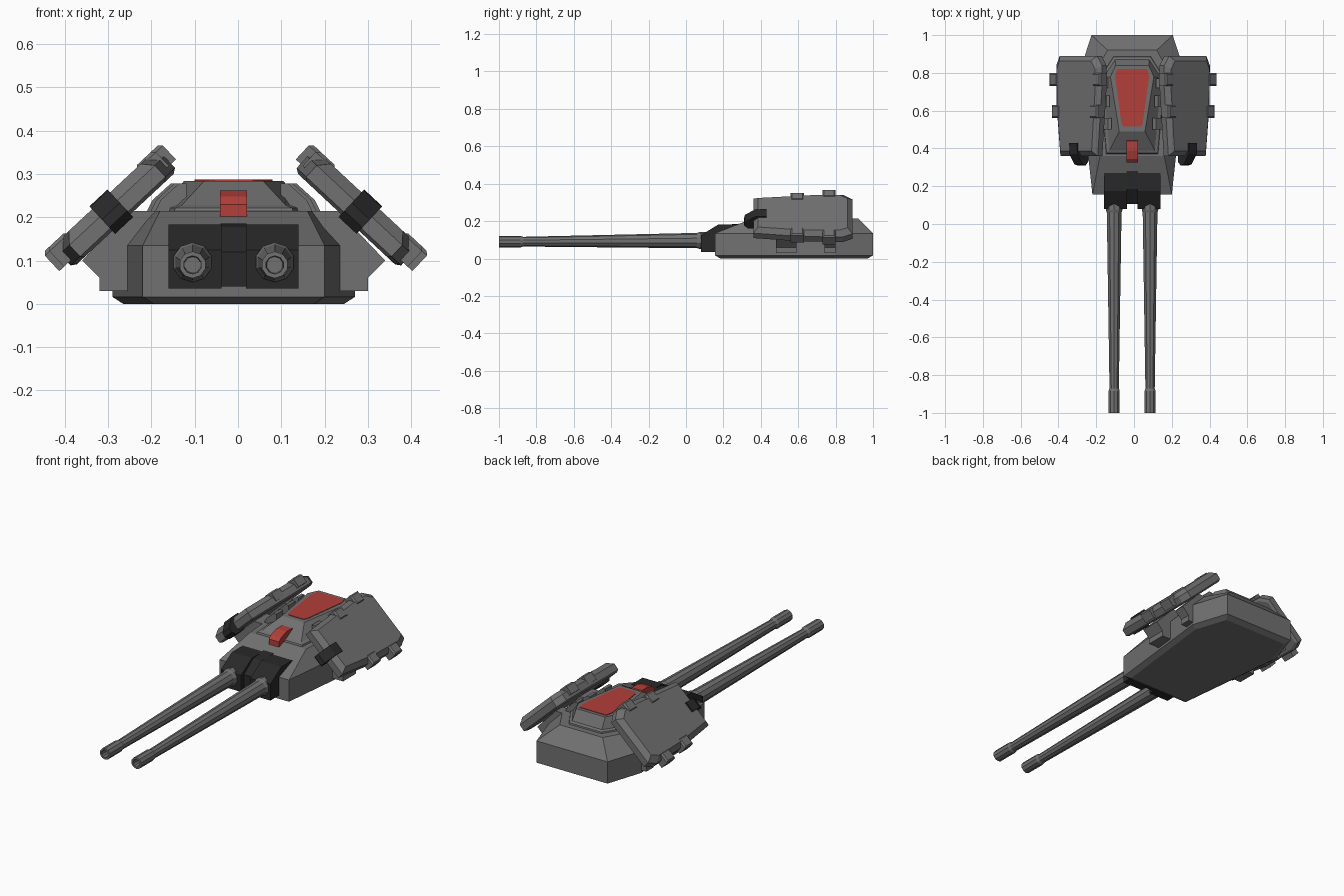
import bpy, bmesh, math

if "Cube" in bpy.data.objects:
    bpy.data.objects.remove(bpy.data.objects["Cube"])

CX = -0.01  # hull centre line


def material(name, rgb):
    m = bpy.data.materials.new(name)
    m.diffuse_color = (*rgb, 1)
    m.use_nodes = True
    m.node_tree.nodes["Principled BSDF"].inputs["Base Color"].default_value = m.diffuse_color
    return m


GREY = material("hull grey", (0.165, 0.165, 0.165))
DARK = material("dark metal", (0.022, 0.022, 0.022))
RED = material("red panel", (0.45, 0.05, 0.042))


def loft(name, loops, mat):
    """Closed solid skinned through loops of equal point count."""
    bm = bmesh.new()
    rings = [[bm.verts.new(p) for p in loop] for loop in loops]
    n = len(rings[0])
    for a, b in zip(rings, rings[1:]):
        for i in range(n):
            j = (i + 1) % n
            bm.faces.new((a[i], a[j], b[j], b[i]))
    bm.faces.new(rings[0])
    bm.faces.new(rings[-1])
    bmesh.ops.recalc_face_normals(bm, faces=bm.faces)
    me = bpy.data.meshes.new(name)
    bm.to_mesh(me)
    bm.free()
    me.materials.append(mat)
    ob = bpy.data.objects.new(name, me)
    bpy.context.collection.objects.link(ob)
    return ob


def plan(half, z):
    """Symmetric plan outline from (half width, y) points at height z."""
    return ([(CX + w, y, z) for w, y in half] +
            [(CX - w, y, z) for w, y in reversed(half)])


def side_prism(name, profile, x0, x1, mat):
    """(y, z) profile extruded across x."""
    return loft(name, [[(x, y, z) for y, z in profile] for x in (x0, x1)], mat)


# Hull: chamfered bottom, vertical belt, sloping upper sides
loft("hull", [
    plan([(0.185, 0.185), (0.255, 0.79), (0.195, 0.97)], 0.0),
    plan([(0.21, 0.155), (0.28, 0.80), (0.215, 1.0)], 0.016),
    plan([(0.21, 0.155), (0.28, 0.80), (0.215, 1.0)], 0.135),
    plan([(0.17, 0.36), (0.205, 0.79), (0.13, 0.92)], 0.215)], GREY)

# Raised stepped deck
loft("deck", [
    plan([(0.14, 0.365), (0.175, 0.77), (0.10, 0.89)], 0.205),
    plan([(0.135, 0.375), (0.17, 0.77), (0.097, 0.885)], 0.222),
    plan([(0.12, 0.39), (0.155, 0.77), (0.09, 0.87)], 0.228),
    plan([(0.068, 0.49), (0.115, 0.78), (0.088, 0.838)], 0.284)], GREY)
loft("roof_panel", [
    plan([(0.045, 0.515), (0.056, 0.53), (0.09, 0.78), (0.08, 0.82)], z)
    for z in (0.28, 0.287)], RED)

# Vent ribs on the deck sides
for s in (-1, 1):
    for y0, y1 in ((0.50, 0.56), (0.62, 0.68), (0.72, 0.77)):
        k = 0.13 + 0.085 * (y0 - 0.4)
        prof = [(k - 0.03, 0.21), (k + 0.045, 0.21), (k + 0.03, 0.24),
                (k - 0.012, 0.278), (k - 0.03, 0.278)]
        loft("deck_rib", [[(CX + s * x, y, z) for x, z in prof]
                          for y in (y0, y1)], GREY)

# Red sight block on the nose
side_prism("sight", [(0.325, 0.195), (0.325, 0.23), (0.345, 0.248), (0.39, 0.262),
                     (0.44, 0.262), (0.45, 0.20)], CX - 0.031, CX + 0.031, RED)

# Gun mantlet: two cheeks and a recessed centre
cheek = [(0.08, 0.035), (0.08, 0.125), (0.175, 0.183), (0.27, 0.183), (0.27, 0.035)]
for s in (-1, 1):
    side_prism("mantlet_cheek", cheek, CX + s * 0.028, CX + s * 0.15, DARK)
side_prism("mantlet_centre", [(0.105, 0.04), (0.105, 0.12), (0.185, 0.178),
                              (0.28, 0.186), (0.28, 0.04)], CX - 0.03, CX + 0.03, DARK)

# Twin barrels with muzzle sleeve and hollow bore
SECTIONS = [(0.12, 0.046, 0.096), (0.075, 0.046, 0.096), (0.06, 0.041, 0.096),
            (-0.87, 0.026, 0.09), (-0.885, 0.031, 0.09), (-1.0, 0.031, 0.09),
            (-1.0, 0.021, 0.09), (-0.95, 0.019, 0.09)]
for s in (-1, 1):
    loops = [[(CX + s * 0.095 + r * math.cos((i + 0.5) * math.tau / 10), y,
               z + r * math.sin((i + 0.5) * math.tau / 10)) for i in range(10)]
             for y, r, z in SECTIONS]
    loft("barrel", loops, GREY)

# Tilted side shields, in a frame of u (outward and down) and n (plate normal)
C, S = math.cos(math.radians(43)), math.sin(math.radians(43))


def fin(s, u, y, n):
    return (-0.005 + s * (0.005 + u * C + n * S), y, -u * S + n * C)


OUTLINE = [(-0.085, 0.36), (0.185, 0.36), (0.212, 0.62), (0.215, 0.84),
           (0.19, 0.89), (-0.08, 0.89), (-0.115, 0.84), (-0.115, 0.72)]


def fin_loop(s, n, inset):
    ku, ky = 1 - inset / 0.165, 1 - inset / 0.265
    return [fin(s, 0.05 + (u - 0.05) * ku, 0.625 + (y - 0.625) * ky, n)
            for u, y in OUTLINE]


def fin_box(name, s, u, y, n, mat, taper=0.0):
    """Box in the shield frame, its outer face shrunk by taper."""
    t = taper
    loft(name, [[fin(s, a, b, h) for a, b in
                 ((u[0] + k, y[0] + k), (u[1] - k, y[0] + k),
                  (u[1] - k, y[1] - k), (u[0] + k, y[1] - k))]
                for h, k in ((n[0], 0), (n[1] - t, 0), (n[1], t))], mat)


for s in (-1, 1):
    loft("side_shield", [fin_loop(s, 0.314, 0.012), fin_loop(s, 0.322, 0),
                         fin_loop(s, 0.358, 0), fin_loop(s, 0.383, 0.026)], GREY)
    # Clips gripping the upper and lower edges
    for y0, y1, top, low in ((0.56, 0.63, -0.108, 0.228), (0.73, 0.80, -0.13, 0.243)):
        fin_box("upper_clip", s, (top, top + 0.06), (y0, y1), (0.335, 0.387), GREY, 0.008)
        fin_box("lower_clip", s, (low - 0.06, low), (y0, y1), (0.33, 0.387), GREY, 0.008)
    # Dark lamp on the front edge
    loft("shield_lamp", [[fin(s, u, y, n) for y, n in
                          ((0.31, 0.325), (0.33, 0.305), (0.40, 0.305),
                           (0.43, 0.36), (0.43, 0.392), (0.37, 0.39), (0.315, 0.35))]
                         for u in (0.033, 0.09)], DARK)
    # Bracket joining the hull to the shield
    bracket = [(0.20, 0.03), (0.31, 0.03), (0.31, 0.06), (0.35, 0.10),
               (0.24, 0.215), (0.18, 0.215)]
    for y0, y1 in ((0.48, 0.59), (0.74, 0.80)):
        loft("shield_bracket", [[(CX + s * x, y, z) for x, z in bracket]
                                for y in (y0, y1)], GREY)
